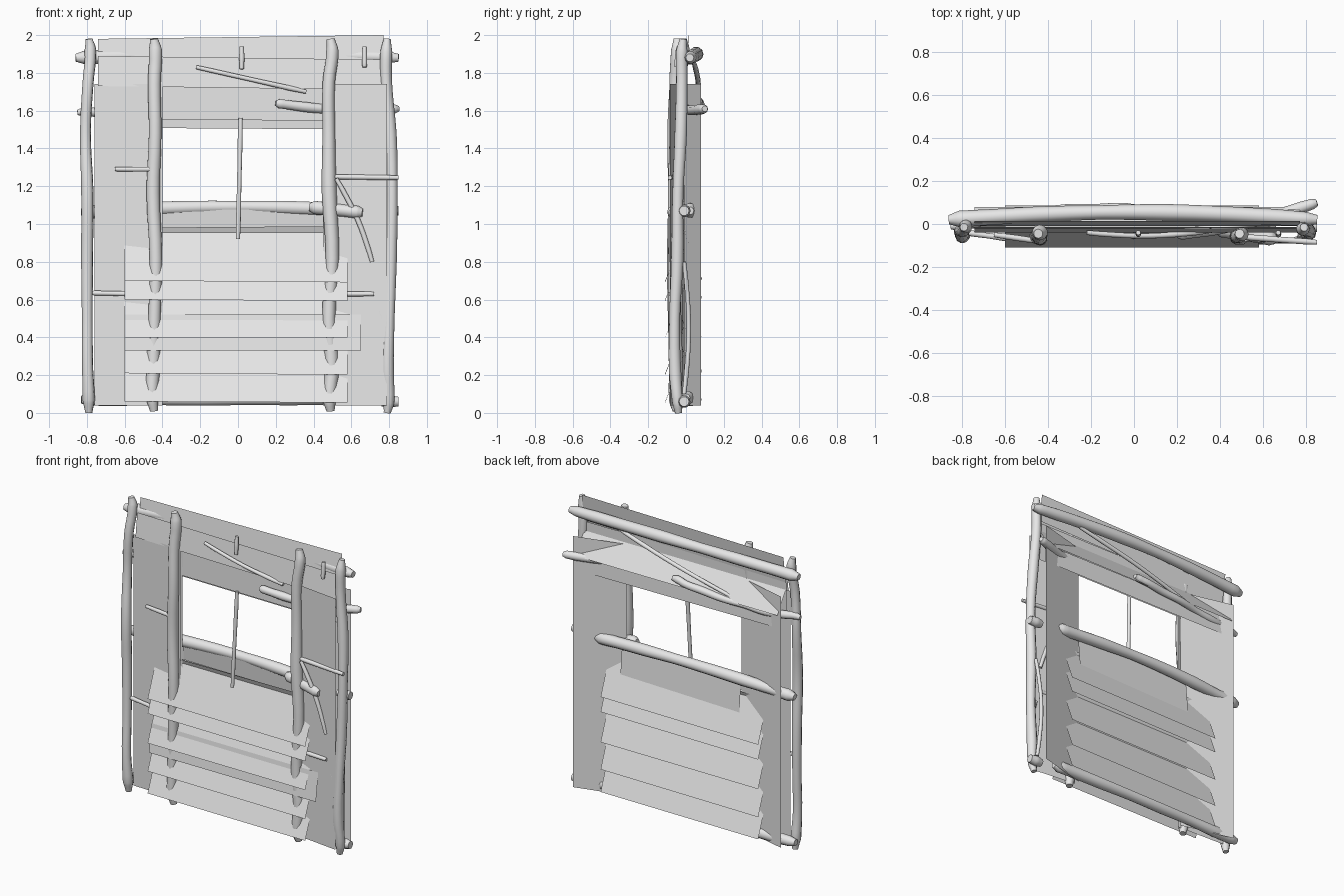
import bpy
import math
import random
from mathutils import Vector

random.seed(4)

cube = bpy.data.objects.get("Cube")
if cube:
    bpy.data.objects.remove(cube, do_unlink=True)

# One weathered grey for all the wood
grey = (0.8, 0.8, 0.8, 1)
wood = bpy.data.materials.new("weathered_grey_wood")
wood.use_nodes = True
wood.diffuse_color = grey
wood.node_tree.nodes["Principled BSDF"].inputs["Base Color"].default_value = grey


def add_object(name, data):
    data.materials.append(wood)
    obj = bpy.data.objects.new(name, data)
    bpy.context.collection.objects.link(obj)
    return obj


def branch(name, start, end, radius, bow=(0, 0, 0), wobble=0.0, tip=0.6, steps=9):
    """Knotty round stick from start to end, bowed in the middle, blunt at the tips."""
    curve = bpy.data.curves.new(name, "CURVE")
    curve.dimensions = "3D"
    curve.bevel_depth = radius
    curve.bevel_resolution = 3
    curve.resolution_u = 4
    curve.use_fill_caps = True
    spline = curve.splines.new("BEZIER")
    spline.bezier_points.add(steps)
    for i, point in enumerate(spline.bezier_points):
        # Points crowd towards the ends, so only the tips taper
        t = (1 - math.cos(math.pi * i / steps)) / 2
        is_tip = i in (0, steps)
        point.co = Vector(start).lerp(Vector(end), t) + Vector(bow) * math.sin(math.pi * t)
        point.radius = tip if is_tip else random.uniform(0.9, 1.1)
        if not is_tip:
            point.co += Vector([random.uniform(-wobble, wobble) for axis in "xyz"])
        point.handle_left_type = "AUTO"
        point.handle_right_type = "AUTO"
    obj = add_object(name, curve)
    bpy.ops.object.select_all(action="DESELECT")
    obj.select_set(True)
    bpy.context.view_layer.objects.active = obj
    bpy.ops.object.convert(target="MESH")
    bpy.ops.object.shade_smooth_by_angle(angle=math.radians(50))


def twig(name, start, end, bow=(0, 0, 0)):
    """Thin, nearly even stick."""
    branch(name, start, end, 0.013, bow, tip=0.85, steps=4)


def sheet(name, corners):
    """Paper-thin board from four corners."""
    mesh = bpy.data.meshes.new(name)
    mesh.from_pydata(corners, [], [range(len(corners))])
    add_object(name, mesh)


def board(name, left, right, low, high, skew=0.0):
    """Horizontal board; low and high are the (y, z) of its long edges."""
    (low_y, low_z), (high_y, high_z) = low, high
    sheet(name, [(left, low_y, low_z), (right, low_y, low_z + skew),
                 (right, high_y, high_z + skew), (left, high_y, high_z)])


def panel(name, outer, inner):
    """Upright side panel; outer and inner are the (x, y) of its tall edges."""
    bottom, top = 0.04, 1.74
    sheet(name, [(*outer, bottom), (*inner, bottom), (*inner, top), (*outer, top)])


# Side panels, a front and a back sheet on each side
panel("right_front_panel", (-0.76, -0.03), (-0.4, -0.045))
panel("left_front_panel", (0.79, -0.085), (0.45, -0.045))
panel("right_back_panel", (-0.76, 0.07), (-0.4, -0.02))
panel("left_back_panel", (0.79, 0.08), (0.45, -0.01))

# Overlapping slanted boards under the window, front and back
board_left, board_right = -0.6, 0.58
for row, bottom in enumerate((0.06, 0.21, 0.4, 0.6, 0.7)):
    top = bottom + 0.28
    skew = random.uniform(-0.01, 0.01)
    board(f"front_board_{row}", board_left, board_right, (-0.11, bottom), (0, top), skew)
    board(f"back_board_{row}", board_left, board_right, (0.085, bottom), (-0.02, top), -skew)
board("long_front_board", board_left, 0.65, (-0.095, 0.33), (-0.07, 0.52))
board("sill_board", -0.42, 0.47, (0.03, 0.85), (0.01, 1.07), 0.02)

# Boards above the window
lintel_left, lintel_right = -0.74, 0.77
lintel_boards = {
    "top_board": ((-0.01, 1.8), (0.015, 1.98), 0.02),
    "upper_board": ((-0.04, 1.73), (-0.02, 1.89), -0.02),
    "header_front_board": ((-0.02, 1.555), (-0.015, 1.82), -0.01),
    "header_back_board": ((0.08, 1.61), (-0.01, 1.75), 0),
    "header_lower_board": ((0.05, 1.51), (0.045, 1.64), -0.01),
}
for name, (low, high, skew) in lintel_boards.items():
    board(name, lintel_left, lintel_right, low, high, skew)

# Four posts: outer pair and inner pair
post_top = 1.98
for side_name, side, inner_x in (("right", -1, -0.445), ("left", 1, 0.49)):
    outer_x = side * 0.79
    branch(f"{side_name}_outer_post", (outer_x, -0.015, post_top), (outer_x, -0.04, 0),
           0.031, bow=(side * 0.015, -0.025, 0), wobble=0.012)
    branch(f"{side_name}_inner_post", (inner_x, -0.045, post_top), (inner_x, -0.05, 0.01),
           0.036, bow=(0, -0.012, 0), wobble=0.01)

# Cross poles behind the posts
pole = 0.036
branch("top_pole", (-0.86, 0.02, 1.88), (0.85, 0.02, 1.88), pole, bow=(0, 0.035, 0.02))
branch("header_pole", (-0.85, -0.01, 1.59), (0.05, 0.07, 1.65), 0.025,
       bow=(0, 0.03, -0.02), wobble=0.005)
branch("header_pole_end", (0.2, -0.05, 1.64), (0.85, 0.1, 1.61), 0.026, bow=(0, -0.02, -0.02))
branch("middle_pole", (-0.83, 0.02, 1.06), (0.66, 0.02, 1.07), pole, bow=(0, 0.02, 0.025))
branch("middle_pole_end", (0.38, -0.02, 1.09), (0.66, -0.07, 1.06), pole, steps=5)
branch("bottom_pole", (-0.83, 0.01, 0.07), (0.66, 0, 0.08), pole, bow=(0, 0.02, 0))
for name, height in (("middle_pole_stub", 1.07), ("bottom_pole_stub", 0.06)):
    branch(name, (0.76, -0.01, height), (0.85, -0.01, height), 0.033, tip=0.8, steps=2)

# Thin twigs
twig("window_twig", (0, -0.06, 0.92), (0.014, -0.03, 1.56))
twig("top_middle_twig", (0.02, -0.05, 1.82), (0.02, -0.04, 1.94))
twig("top_left_twig", (0.67, -0.05, 1.83), (0.67, -0.04, 1.94))
twig("front_slanted_twig", (-0.22, -0.04, 1.83), (0.36, -0.03, 1.7), bow=(0, -0.02, 0))
twig("back_slanted_twig", (0.48, 0.04, 1.86), (-0.42, 0.05, 1.62), bow=(0, 0.02, 0))
twig("right_upper_twig", (-0.65, -0.05, 1.29), (-0.44, -0.08, 1.29))
twig("left_upper_twig", (0.5, -0.06, 1.25), (0.85, -0.085, 1.245))
twig("left_slanted_twig", (0.52, -0.07, 1.24), (0.71, -0.075, 0.8), bow=(0.02, 0, 0))
twig("right_lower_twig", (-0.78, -0.04, 0.635), (-0.57, -0.07, 0.63))
twig("left_lower_twig", (0.56, -0.07, 0.63), (0.72, -0.08, 0.63))
twig("left_post_twig", (0.79, -0.01, 0.1), (0.8, -0.01, 0.8), bow=(-0.02, 0.025, 0))
twig("left_post_knot", (0.75, -0.07, 0.54), (0.79, -0.07, 0.4))
